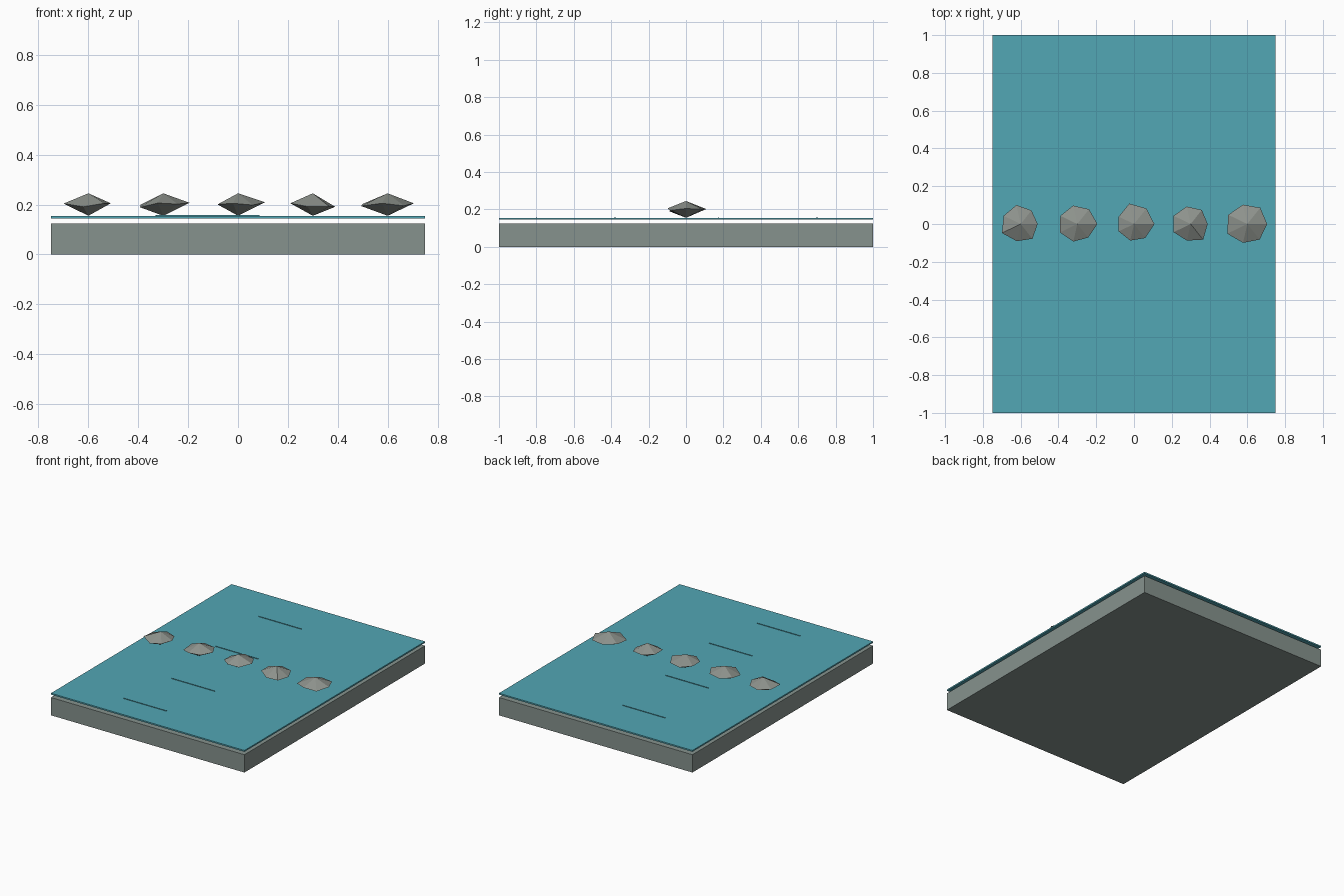
import bpy, bmesh, math

if "Cube" in bpy.data.objects:
    bpy.data.objects.remove(bpy.data.objects["Cube"])


def material(name, color):
    m = bpy.data.materials.new(name)
    m.diffuse_color = (*color, 1)
    m.use_nodes = True
    m.node_tree.nodes["Principled BSDF"].inputs["Base Color"].default_value = m.diffuse_color
    return m


BED = material("bed grey", (0.24, 0.29, 0.27))
WATER = material("water teal", (0.085, 0.385, 0.46))
STONE = material("stone grey", (0.27, 0.29, 0.265))


def finish(name, bm, mat, location):
    bmesh.ops.recalc_face_normals(bm, faces=bm.faces)
    mesh = bpy.data.meshes.new(name)
    bm.to_mesh(mesh)
    bm.free()
    mesh.materials.append(mat)
    ob = bpy.data.objects.new(name, mesh)
    ob.location = location
    bpy.context.collection.objects.link(ob)


def box(name, size, location, mat):
    bm = bmesh.new()
    bmesh.ops.create_cube(bm, size=1)
    bmesh.ops.scale(bm, vec=size, verts=bm.verts)
    finish(name, bm, mat, location)


def stone(name, x, radii, heights):
    # seven-sided double pyramid with an uneven waist
    bm = bmesh.new()
    top = bm.verts.new((0, 0, 0.045))
    bottom = bm.verts.new((0, 0, -0.045))
    n = len(radii)
    ring = [bm.verts.new((r * math.cos(math.tau * i / n),
                          r * math.sin(math.tau * i / n), h))
            for i, (r, h) in enumerate(zip(radii, heights))]
    for i in range(n):
        a, b = ring[i], ring[(i + 1) % n]
        bm.faces.new((a, b, top))
        bm.faces.new((b, a, bottom))
    finish(name, bm, STONE, (x, 0, 0.2))


# stream bed and the water sheet floating just above it
box("stream_bed", (1.5, 2, 0.125), (0, 0, 0.0625), BED)
box("water_surface", (1.5, 2, 0.01), (0, 0, 0.15), WATER)

# thin raised ripple lines
for i, (x, y) in enumerate([(-0.16, -0.80), (-0.08, -0.38), (-0.13, 0.175), (-0.165, 0.70)]):
    box(f"ripple_{i + 1}", (0.333, 0.004, 0.004), (x, y, 0.157), WATER)

# row of stepping stones: waist radii and waist height offsets
STONES = [
    ((.09, .092, .103, .10, .11, .093, .10), (.005, 0, .002, 0, .004, -.009, .005)),
    ((.106, .10, .10, .10, .103, .095, .092), (.007, .002, 0, 0, -.011, .006, .002)),
    ((.108, .105, .111, .09, .09, .09, .095), (.009, 0, .002, 0, .001, .005, -.002)),
    ((.09, .095, .095, .10, .10, .09, .106), (-.009, 0, .002, .005, .005, -.008, -.008)),
    ((.105, .11, .105, .112, .118, .102, .105), (.005, 0, 0, .002, -.006, .005, -.005)),
]
for i, (radii, heights) in enumerate(STONES):
    stone(f"stepping_stone_{i + 1}", -0.6 + 0.3 * i, radii, heights)
